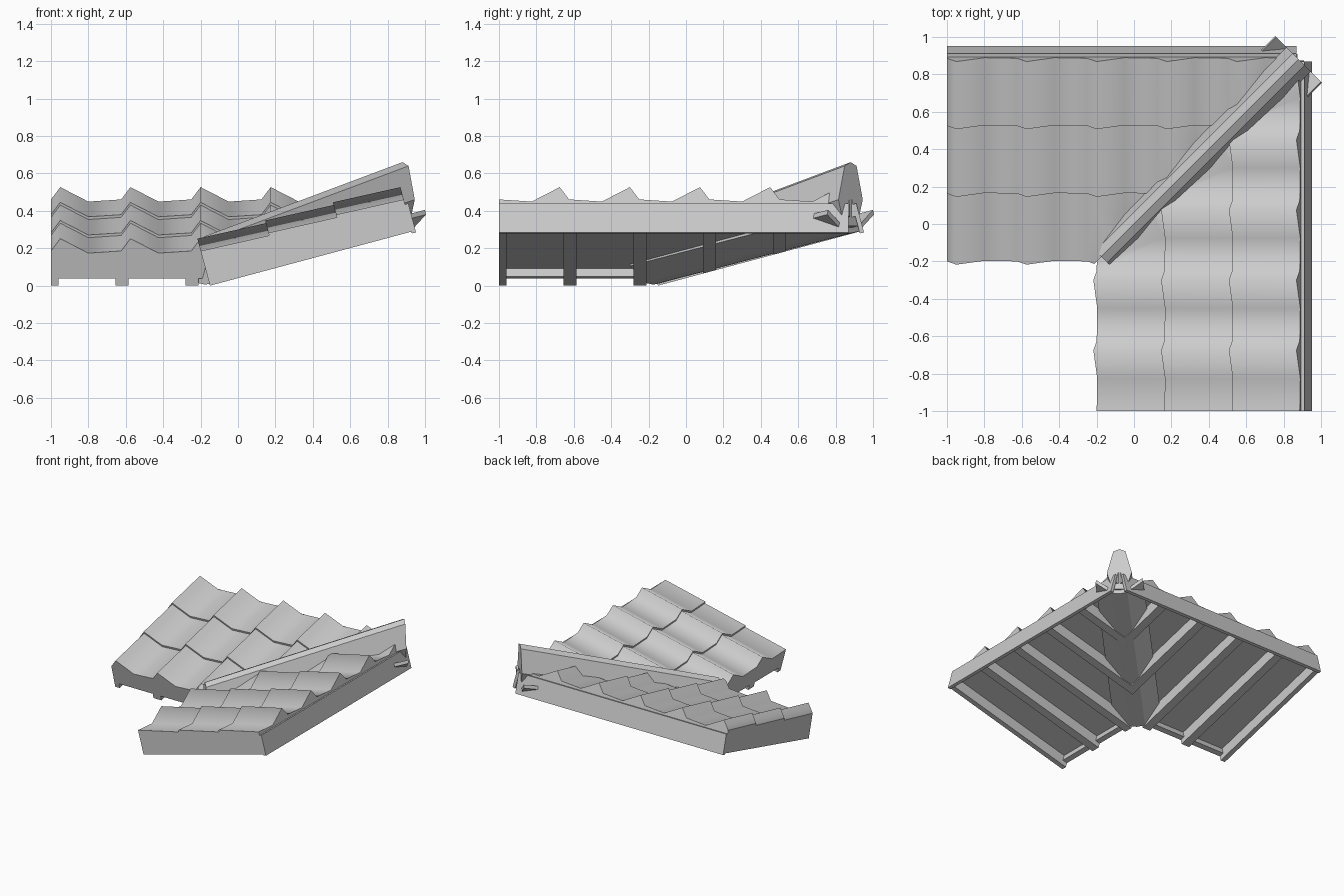
import bpy, bmesh, math
from mathutils import Vector

if "Cube" in bpy.data.objects:
    bpy.data.objects.remove(bpy.data.objects["Cube"])

grey = bpy.data.materials.new("warm_grey")
grey.use_nodes = True
grey.diffuse_color = (0.6, 0.6, 0.6, 1)
grey.node_tree.nodes["Principled BSDF"].inputs["Base Color"].default_value = (0.6, 0.6, 0.6, 1)

PITCH = math.radians(15)
C, S = math.cos(PITCH), math.sin(PITCH)
EAVE = -0.15
LENGTH = 1.12
TILE = 0.375
RAFTER_TOP = 0.085


def on_slope(side, a, u, n):
    """Place a point: a along the eave, u up the slope, n off the slope."""
    across, z = EAVE + u * C - n * S, u * S + n * C
    return Vector((a, across, z)) if side == "left" else Vector((across, a, z))


def finish(name, bm, side=None):
    """Trim a wing part at the valley and make the object."""
    bmesh.ops.recalc_face_normals(bm, faces=bm.faces)
    if side:
        k = 1 if side == "left" else -1
        bmesh.ops.bisect_plane(bm, geom=bm.verts[:] + bm.edges[:] + bm.faces[:],
                               plane_co=(0, 0, 0), plane_no=(k, -k, 0), clear_outer=True)
    mesh = bpy.data.meshes.new(name)
    bm.to_mesh(mesh)
    bm.free()
    mesh.materials.append(grey)
    obj = bpy.data.objects.new(name, mesh)
    bpy.context.collection.objects.link(obj)
    return obj


def loft(bm, rings):
    """Closed solid through matching rings of points."""
    loops = [[bm.verts.new(p) for p in ring] for ring in rings]
    count = len(loops[0])
    for r0, r1 in zip(loops, loops[1:]):
        for i in range(count):
            j = (i + 1) % count
            bm.faces.new((r0[i], r0[j], r1[j], r1[i]))
    bm.faces.new(loops[0])
    bm.faces.new(loops[-1])


def slope_box(name, side, a0, a1, u0, u1, n0, n1, trim=True):
    bm = bmesh.new()
    loft(bm, [[on_slope(side, a, u, n) for u, n in ((u0, n0), (u1, n0), (u1, n1), (u0, n1))]
              for a in (a0, a1)])
    return finish(name, bm, side if trim else None)


def wave(side):
    """Tile profile along the eave: steep on one flank, gentle on the other."""
    pts = [(-1 + k * TILE + off, h) for k in range(5)
           for off, h in ((0, 0.012), (0.05, 0.08), (0.2, 0))]
    pts.append((-1 + 5 * TILE, 0.012))
    if side == "right":
        pts = [(-2 + 5 * TILE - a, h) for a, h in reversed(pts)]
    return pts


def tile_row(side, row):
    u0 = row * TILE
    u1 = min(u0 + TILE, LENGTH)
    bm = bmesh.new()
    rings = [[on_slope(side, a, u0, RAFTER_TOP), on_slope(side, a, u1, RAFTER_TOP),
              on_slope(side, a, u1, 0.165 + h), on_slope(side, a, u0, 0.18 + h)]
             for a, h in wave(side)]
    loft(bm, rings)
    bmesh.ops.recalc_face_normals(bm, faces=bm.faces)
    # Smooth the waved top, keep its border crisp
    for f in bm.faces:
        f.smooth = f.normal.z > 0.3
    for e in bm.edges:
        e.smooth = all(f.smooth for f in e.link_faces)
    finish(f"{side}_tile_row_{row + 1}", bm, side)


for side in ("left", "right"):
    for row in range(3):
        tile_row(side, row)
    # Rafters
    for i, (a, w) in enumerate(((-0.98, 0.04), (-0.62, 0.07), (-0.245, 0.07),
                                (0.125, 0.07), (0.5, 0.07))):
        slope_box(f"{side}_rafter_{i + 1}", side, a - w / 2, a + w / 2,
                  0, LENGTH, 0, RAFTER_TOP)
    # Bar across the rafters at the eave, board across them at the top
    slope_box(f"{side}_eave_bar", side, -1, -0.15, 0, 0.04, 0.04, 0.09)
    slope_box(f"{side}_top_board", side, -1, 0.87, LENGTH - 0.005, 1.138, -0.01, 0.15, False)


def diagonal(name, low, high, x0=-0.175, x1=0.88):
    """Loft a section (sideways offset, height) along the valley."""
    bm = bmesh.new()
    r = math.sqrt(0.5)
    loft(bm, [[Vector((x + s * r, x - s * r, z)) for s, z in section]
              for x, section in ((x0, low), (x1, high))])
    return finish(name, bm)


def mirrored(half):
    return half + [(-s, z) for s, z in reversed(half) if s > 0]


# Valley trough under the tiles
def trough(z):
    return mirrored([(0, z), (0.06, z + 0.01), (0.177, z + 0.1),
                     (0.17, z + 0.125), (0.06, z + 0.04), (0, z + 0.03)])[:10]


diagonal("valley_trough", trough(0.005), trough(0.28))

# Arched cap above the valley, rising towards the back
diagonal("valley_cap",
         mirrored([(0, 0.265), (0.045, 0.245), (0.092, 0.10), (0.05, 0.03)]),
         mirrored([(0, 0.66), (0.045, 0.64), (0.092, 0.46), (0.05, 0.32)]))
